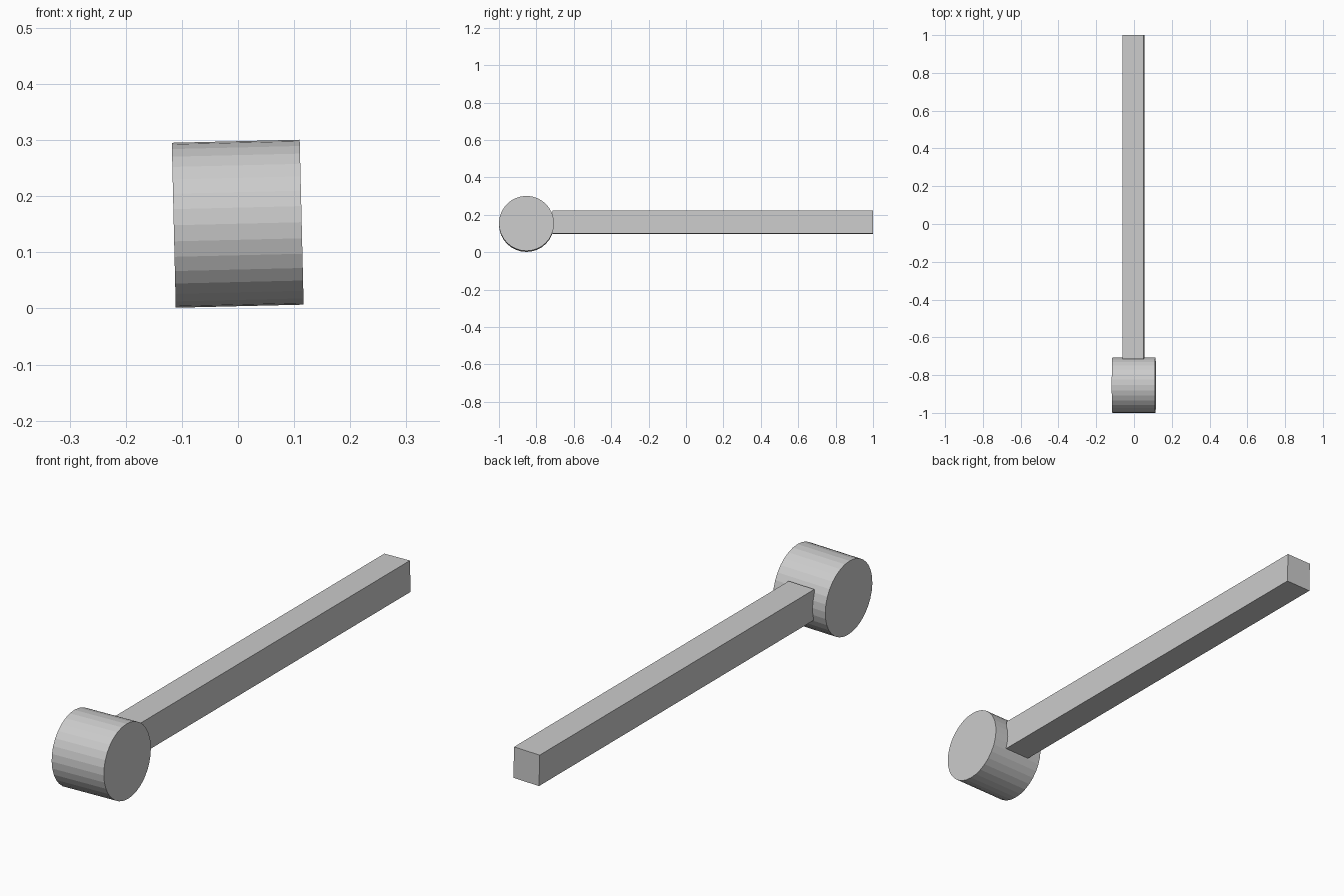
import bpy
from math import radians
from mathutils import Matrix

if "Cube" in bpy.data.objects:
    bpy.data.objects.remove(bpy.data.objects["Cube"])

TILT = Matrix.Rotation(radians(-1.37), 4, 'Y')  # whole model leans slightly about its length

# Head: flat-shaded 32-sided drum lying across x
bpy.ops.mesh.primitive_cylinder_add(vertices=32, radius=0.147, depth=0.228)
head = bpy.context.object
head.name = "hammer_head"
head.matrix_world = (Matrix.Translation((-0.0005, -0.853, 0.151)) @ TILT
                     @ Matrix.Rotation(radians(90), 4, 'Y'))

# Handle: long square bar, its end just sunk into the head
y0, y1 = -0.715, 1.0
bpy.ops.mesh.primitive_cube_add(size=1)
handle = bpy.context.object
handle.name = "handle"
handle.matrix_world = (Matrix.Translation((-0.003, (y0 + y1) / 2, 0.16)) @ TILT
                       @ Matrix.Diagonal((0.112, y1 - y0, 0.123, 1)))
